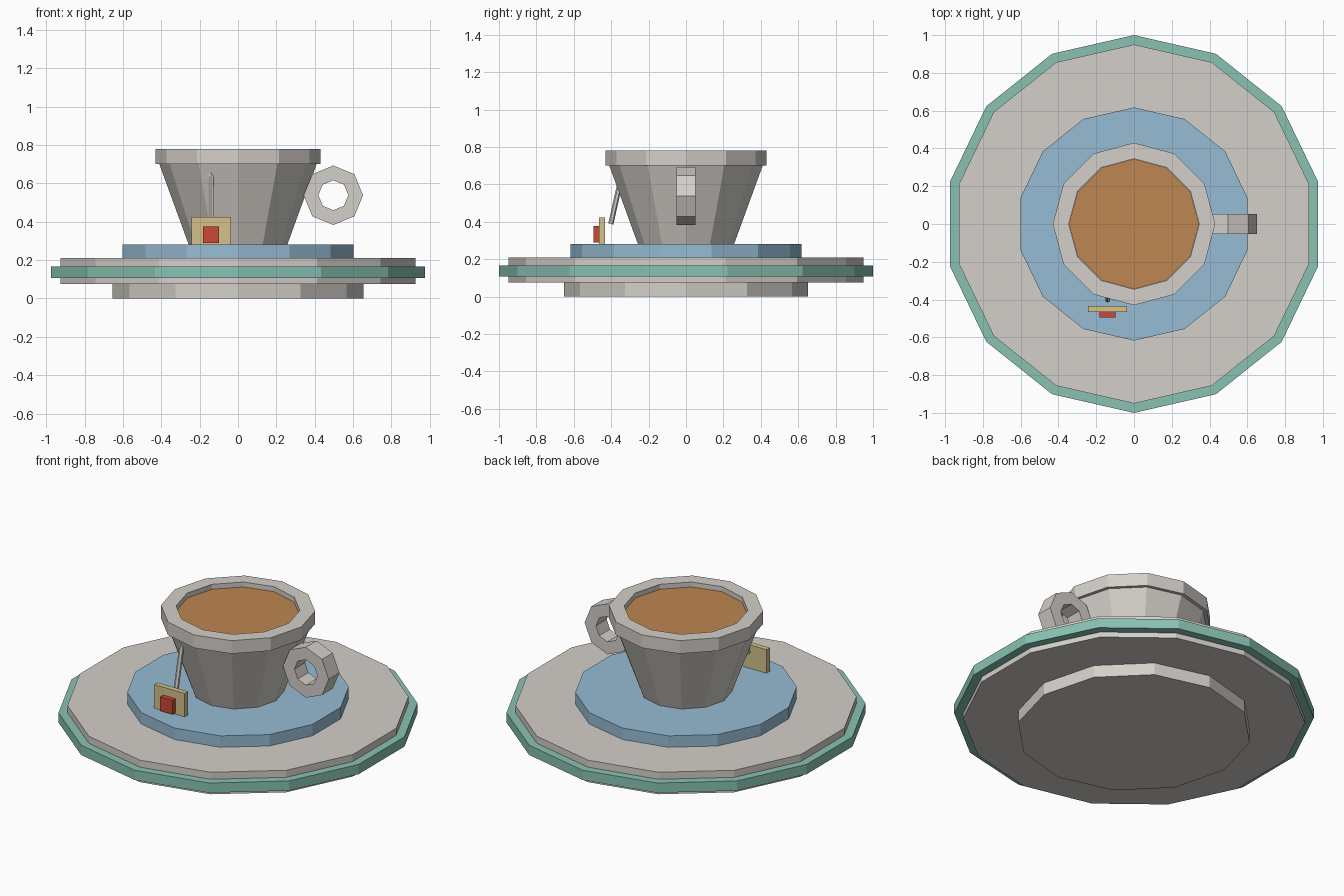
import bpy, bmesh, math
from mathutils import Vector

if "Cube" in bpy.data.objects:
    bpy.data.objects.remove(bpy.data.objects["Cube"])


def mat(name, r, g, b):
    def lin(c):
        c /= 255
        return c / 12.92 if c <= 0.04045 else ((c + 0.055) / 1.055) ** 2.4
    m = bpy.data.materials.new(name)
    m.diffuse_color = (lin(r), lin(g), lin(b), 1)
    m.use_nodes = True
    m.node_tree.nodes["Principled BSDF"].inputs["Base Color"].default_value = m.diffuse_color
    return m


GREY = mat("china_grey", 212, 207, 201)
TEAL = mat("teal_band", 136, 194, 178)
BLUE = mat("blue_glaze", 150, 188, 211)
TEA = mat("tea_brown", 190, 134, 81)
CREAM = mat("tag_cream", 212, 194, 139)
RED = mat("tag_red", 205, 71, 56)


def finish(name, bm, material):
    bmesh.ops.recalc_face_normals(bm, faces=bm.faces)
    me = bpy.data.meshes.new(name)
    bm.to_mesh(me)
    bm.free()
    me.materials.append(material)
    ob = bpy.data.objects.new(name, me)
    bpy.context.collection.objects.link(ob)
    return ob


def lathe(name, profile, sides, material, loop=False):
    """Spin (radius, z) points round z; first vertex faces +y. loop closes the section, else ends are capped."""
    bm = bmesh.new()
    rings = []
    for r, z in profile:
        angles = [math.pi / 2 + math.tau * i / sides for i in range(sides)]
        rings.append([bm.verts.new((r * math.cos(a), r * math.sin(a), z)) for a in angles])
    pairs = list(zip(rings, rings[1:]))
    if loop:
        pairs.append((rings[-1], rings[0]))
    else:
        bm.faces.new(rings[0])
        bm.faces.new(rings[-1])
    for a, b in pairs:
        for i in range(sides):
            j = (i + 1) % sides
            bm.faces.new((a[i], a[j], b[j], b[i]))
    return finish(name, bm, material)


def box(name, lo, hi, material):
    bm = bmesh.new()
    bmesh.ops.create_cube(bm, size=1)
    for v in bm.verts:
        v.co = [(l + h) / 2 + c * (h - l) for l, h, c in zip(lo, hi, v.co)]
    return finish(name, bm, material)


# Saucer: foot, plate, coloured edge band and raised centre
lathe("saucer_foot", [(0.653, 0), (0.653, 0.08)], 12, GREY)
lathe("saucer_plate", [(0.95, 0.075), (0.95, 0.21)], 14, GREY)
lathe("saucer_band", [(0.93, 0.107), (1.0, 0.107), (1.0, 0.167), (0.93, 0.167)], 14, TEAL, loop=True)
lathe("saucer_centre", [(0.617, 0.2), (0.617, 0.28)], 14, BLUE)

# Cup: tapered wall with thick rim, hollow at the top
lathe("cup", [(0.255, 0.275), (0.41, 0.70), (0.43, 0.70), (0.43, 0.78),
              (0.345, 0.78), (0.345, 0.74)], 12, GREY)
lathe("tea", [(0.344, 0.741), (0.344, 0.75)], 12, TEA)

# Handle: eight-sided square-section ring standing in the xz plane
handle = lathe("cup_handle", [(0.078, -0.052), (0.155, -0.052), (0.155, 0.052), (0.078, 0.052)],
               8, GREY, loop=True)
handle.rotation_euler = (math.pi / 2, 0, 0)
handle.location = (0.497, 0, 0.538)

# Tea bag string leaning on the cup
start, end = Vector((-0.14, -0.402, 0.388)), Vector((-0.14, -0.332, 0.70))
length = (end - start).length
string = lathe("tag_string", [(0.014, 0), (0.014, length)], 6, GREY)
string.rotation_euler = (end - start).to_track_quat('Z', 'Y').to_euler()
string.location = start

# Paper tag with a red square
box("tag", (-0.243, -0.465, 0.277), (-0.037, -0.433, 0.424), CREAM)
box("tag_square", (-0.182, -0.494, 0.29), (-0.098, -0.46, 0.376), RED)
